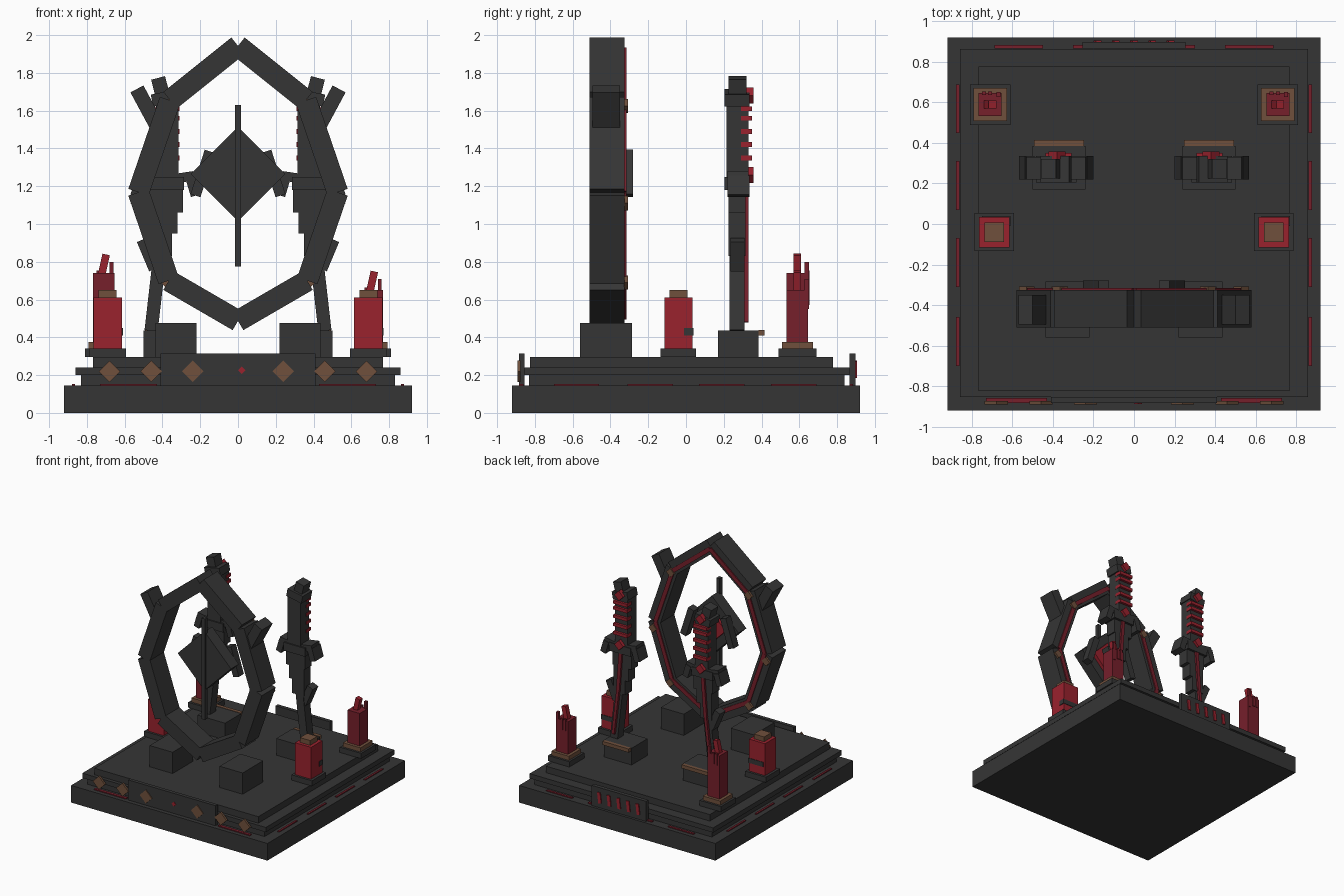
import bpy
from math import atan2, hypot, pi
from mathutils import Vector, Matrix

if "Cube" in bpy.data.objects:
    bpy.data.objects.remove(bpy.data.objects["Cube"], do_unlink=True)


def material(name, rgb):
    m = bpy.data.materials.new(name)
    m.use_nodes = True
    m.diffuse_color = (*rgb, 1)
    m.node_tree.nodes["Principled BSDF"].inputs["Base Color"].default_value = (*rgb, 1)
    return m


STONE = material("dark stone", (0.036, 0.036, 0.036))
RED = material("bright red", (0.32, 0.016, 0.027))
CRIMSON = material("deep crimson", (0.18, 0.014, 0.024))
BRONZE = material("bronze brown", (0.16, 0.08, 0.045))

FACES = [(0, 1, 3, 2), (4, 6, 7, 5), (0, 4, 5, 1), (2, 3, 7, 6), (0, 2, 6, 4), (1, 5, 7, 3)]


def block(name, x, y, z, mat, tilt=0):
    """Box from (low, high) ranges, turned about its centre in the front plane."""
    ranges = (x, y, z)
    centre = Vector([(a + b) / 2 for a, b in ranges])
    half = [(b - a) / 2 for a, b in ranges]
    turn = Matrix.Rotation(tilt, 3, "Y")
    verts = [turn @ Vector((i * half[0], j * half[1], k * half[2]))
             for i in (-1, 1) for j in (-1, 1) for k in (-1, 1)]
    mesh = bpy.data.meshes.new(name)
    mesh.from_pydata(verts, [], FACES)
    mesh.materials.append(mat)
    obj = bpy.data.objects.new(name, mesh)
    obj.location = centre
    bpy.context.collection.objects.link(obj)
    return obj


def around(c, half):
    return (c - half, c + half)


def bar(name, p, q, width, y, mat):
    """Straight bar between two (x, z) points."""
    dx, dz = q[0] - p[0], q[1] - p[1]
    return block(name, around((p[0] + q[0]) / 2, width / 2), y,
                 around((p[1] + q[1]) / 2, hypot(dx, dz) / 2), mat, atan2(dx, dz))


def diamond(name, x, z, radius, y, mat):
    h = radius / 2 ** 0.5
    return block(name, around(x, h), y, around(z, h), mat, pi / 4)


# Stepped platform
block("platform_slab", (-.92, .92), (-.92, .92), (0, .145), STONE)
block("platform_step", (-.83, .83), (-.83, .84), (.145, .2), STONE)
block("platform_lip", (-.86, .86), (-.855, .865), (.2, .24), STONE)
block("platform_top", (-.768, .768), (-.825, .778), (.24, .295), STONE)

# Front panel with diamond studs
block("front_panel", (-.41, .41), (-.885, -.855), (.145, .315), STONE)
diamond("front_panel_gem", .02, .225, .02, (-.889, -.884), RED)
for s in (-1, 1):
    for x in (.24, .46, .68):
        diamond("front_stud", s * x, .22, .057, (-.892, -.875), BRONZE)
    block("front_strip", around(s * .58, .15), (-.885, -.86), (.143, .153), CRIMSON)
    block("back_strip", around(s * .57, .12), (.866, .885), (.143, .153), CRIMSON)
    for y in (-.58, -.19, .19, .57):
        block("side_strip", around(s * .87, .008), around(y, .12), (.143, .153), CRIMSON)

# Back panel with slits
block("back_strip_middle", (-.3, .3), (.866, .885), (.143, .153), CRIMSON)
block("back_panel", (-.255, .255), (.866, .898), (.145, .315), STONE)
for i in range(-2, 3):
    block("back_slit", around(i * .09, .014), (.897, .906), (.185, .275), RED, .12)

# Pillars and plinths on both sides
for s in (-1, 1):
    x, y = s * .69, -.04
    block("front_pillar_base", around(x, .097), around(y, .094), (.295, .34), STONE)
    block("front_pillar", around(x, .075), around(y, .075), (.34, .61), RED)
    block("front_pillar_cap", around(x, .048), around(y, .048), (.61, .65), BRONZE)
    block("front_pillar_band", (x - .06, x + .081), (y + .03, y + .079), (.41, .45), STONE)

    x, y = s * .71, .59
    top = .74 if s < 0 else .65
    block("rear_pillar_base", around(x, .1), around(y, .1), (.295, .34), STONE)
    block("rear_pillar_collar", around(x, .082), around(y, .082), (.34, .375), BRONZE)
    block("rear_pillar", around(x, .057), around(y, .057), (.375, top), CRIMSON)
    block("rear_pillar_nub", around(x, .02), around(y, .02), (top - .01, top + .1), RED, .22)
    block("rear_pillar_spike", (x + .03, x + .05), around(y + .05, .012),
          (top - .1, top + .06), CRIMSON)
    for dx in (-.03, 0):
        block("rear_pillar_tooth", around(x + dx, .01), around(y + .055, .008),
              (top - .08, top + .015), CRIMSON)

    block("front_plinth", around(s * .328, .108), (-.56, -.285), (.295, .475), STONE)
    block("rear_plinth", around(s * .37, .13), (.17, .385), (.295, .437), STONE)
    block("rear_plinth_rail", around(s * .37, .123), (.385, .415), (.41, .44), BRONZE)

# Ring of eight beams
PATH = [(0, 1.943), (.36, 1.655), (.527, 1.168), (.367, .7), (0, .487)]
for s in (-1, 1):
    points = [(s * x, z) for x, z in PATH]
    for p, q in zip(points, points[1:]):
        bar("ring_beam", p, q, .113, (-.51, -.325), STONE)
        # inlay runs a little inside the beam centre
        a, b = [(x * .97, 1.2 + (z - 1.2) * .97) for x, z in (p, q)]
        bar("ring_inlay", a, b, .035, (-.327, -.316), CRIMSON)
    for x, z in ((.365, 1.625), (.53, 1.11), (.37, .69)):
        diamond("ring_stud", s * x, z, .038, (-.327, -.308), BRONZE)
    bar("ring_horn", (s * .43, 1.52), (s * .535, 1.715), .078, (-.495, -.35), STONE)

# Floating diamond in the ring
diamond("core_diamond", 0, 1.265, .25, (-.45, -.345), STONE)
diamond("core_inset", 0, 1.265, .15, (-.347, -.315), RED)
block("core_needle", (-.015, .015), (-.465, -.43), (.775, 1.63), STONE)
for s in (-1, 1):
    bar("core_wing", (s * .15, 1.385), (s * .225, 1.15), .055, (-.347, -.28), STONE)

# Upright swords, mirrored
for s in (-1, 1):
    def rect(name, x, half, y, z, mat, tilt=0):
        return block(name, around(s * x, half), y, z, mat, s * tilt)

    def slat(name, p, q, width, y, mat):
        return bar(name, (s * p[0], p[1]), (s * q[0], q[1]), width, y, mat)

    rect("sword_grip", .375, .06, (.215, .33), (1.2, 1.67), STONE)
    rect("sword_collar", .385, .072, (.205, .335), (1.635, 1.7), STONE, .2)
    rect("sword_pommel", .41, .038, (.225, .32), (1.67, 1.775), STONE, .25)
    rect("sword_guard", .385, .1, (.205, .335), (1.18, 1.25), STONE)
    for d in (-1, 1):
        slat("guard_arm", (.385 + d * .05, 1.24), (.385 + d * .15, 1.255), .05, (.22, .33), STONE)
        slat("guard_tip", (.385 + d * .13, 1.25), (.385 + d * .16, 1.15), .05, (.22, .335), STONE)
    rect("blade_upper", .38, .09, (.225, .315), (1.06, 1.19), STONE)
    rect("blade_middle", .39, .07, (.225, .315), (.95, 1.07), STONE)
    rect("blade_lower", .405, .055, (.225, .315), (.83, .96), STONE)
    slat("blade_tail", (.41, .87), (.46, .435), .07, (.23, .31), STONE)
    slat("blade_barb", (.445, .76), (.51, .915), .055, (.235, .31), STONE)
    slat("blade_inlay", (.385, 1.19), (.41, .85), .03, (.31, .331), CRIMSON)
    slat("blade_inlay", (.41, .86), (.455, .48), .025, (.305, .331), CRIMSON)
    for z in (1.35, 1.42, 1.49, 1.56, 1.61):
        rect("grip_wrap", .373, .064, (.29, .35), (z - .013, z + .013), RED)
    for z in (1.26, 1.68):
        diamond("sword_gem", s * .38, z, .042, (.32, .358), RED)
